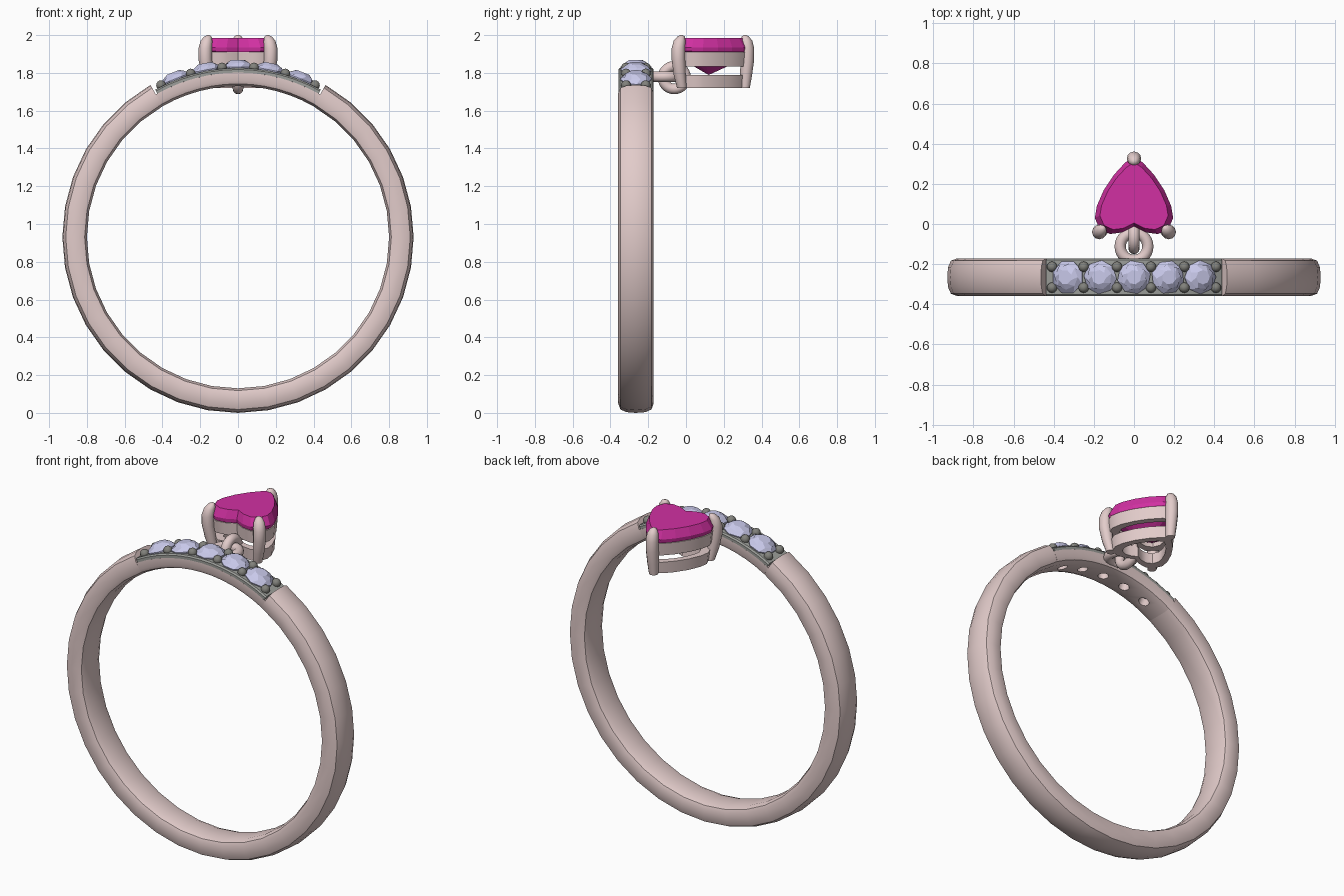
import bpy, bmesh
from math import sin, cos, pi, radians
from mathutils import Vector, Matrix

if "Cube" in bpy.data.objects:
    bpy.data.objects.remove(bpy.data.objects["Cube"])

CY, CZ = -0.265, 0.93          # finger hole axis


def material(name, rgb):
    m = bpy.data.materials.new(name)
    m.diffuse_color = (*rgb, 1)
    m.use_nodes = True
    m.node_tree.nodes["Principled BSDF"].inputs["Base Color"].default_value = m.diffuse_color
    return m


ROSE = material("rose_gold", (0.76, 0.60, 0.59))
GREY = material("white_metal", (0.33, 0.34, 0.32))
BEAD = material("bead_metal", (0.22, 0.22, 0.20))
PALE = material("pale_stone", (0.58, 0.58, 0.82))
PINK = material("pink_stone", (0.64, 0.03, 0.36))


def loft(name, rings, mat, closed=False, smooth=None):
    """Skin a list of equal-length closed rings of points."""
    bm = bmesh.new()
    vs = [[bm.verts.new(p) for p in r] for r in rings]
    n, k = len(rings[0]), len(rings)
    for i in range(k if closed else k - 1):
        a, b = vs[i], vs[(i + 1) % k]
        for j in range(n):
            bm.faces.new((a[j], a[(j + 1) % n], b[(j + 1) % n], b[j]))
    if not closed:
        bm.faces.new(vs[0])
        bm.faces.new(vs[-1])
    bmesh.ops.remove_doubles(bm, verts=bm.verts, dist=1e-5)
    bmesh.ops.recalc_face_normals(bm, faces=bm.faces)
    me = bpy.data.meshes.new(name)
    bm.to_mesh(me)
    bm.free()
    ob = bpy.data.objects.new(name, me)
    bpy.context.collection.objects.link(ob)
    me.materials.append(mat)
    if smooth:
        finish(ob, mat, smooth)
    return ob


def finish(ob, mat, smooth):
    bpy.ops.object.select_all(action='DESELECT')
    ob.select_set(True)
    bpy.context.view_layer.objects.active = ob
    if not ob.data.materials:
        ob.data.materials.append(mat)
    bpy.ops.object.shade_smooth_by_angle(angle=radians(smooth))


def on_band(a, r, u):
    return Vector((r * sin(a), CY + u, CZ + r * cos(a)))


def arc(name, profile, a0, a1, n, mat, smooth=35):
    a0, a1 = radians(a0), radians(a1)
    return loft(name, [[on_band(a0 + (a1 - a0) * i / n, r, u) for u, r in profile]
                       for i in range(n + 1)], mat, smooth=smooth)


# Shank with a domed outside and softened inner edges
half = [(0.055, 0.80), (0.085, 0.812), (0.092, 0.83), (0.094, 0.88), (0.082, 0.912), (0.05, 0.926)]
shank = half + [(0, 0.93)] + [(-u, r) for u, r in reversed(half)]
arc("shank", shank, 29.9, 330.1, 30, ROSE)

# Stone-set top section: rose base and pale plate
w = 0.093
base = arc("setting_base", [(-0.055, 0.80), (0.055, 0.80), (0.085, 0.812), (w, 0.83), (w, 0.872),
                            (-w, 0.872), (-w, 0.83), (-0.085, 0.812)], -29.9, 29.9, 12, ROSE, None)
plate = arc("setting_plate", [(-w, 0.872), (w, 0.872), (w, 0.888), (0.085, 0.896),
                              (-0.085, 0.896), (-w, 0.888)], -29.3, 29.3, 12, GREY, None)

# Drill a hole under each stone
STEP = 10.75
for k in range(-2, 3):
    a = radians(k * STEP)
    bpy.ops.mesh.primitive_cylinder_add(vertices=16, radius=0.03, depth=0.2,
                                        location=on_band(a, 0.82, 0), rotation=(0, a, 0))
    cutter = bpy.context.object
    for ob in (base, plate):
        bpy.context.view_layer.objects.active = ob
        mod = ob.modifiers.new("hole", 'BOOLEAN')
        mod.operation, mod.object, mod.solver = 'DIFFERENCE', cutter, 'EXACT'
        bpy.ops.object.modifier_apply(modifier=mod.name)
    bpy.data.objects.remove(cutter)
finish(base, ROSE, 35)
finish(plate, GREY, 35)


# Five faceted round stones
def circle(r, z, turn=0.0):
    return [Vector((r * cos(2 * pi * (j + turn) / 8), r * sin(2 * pi * (j + turn) / 8), z)) for j in range(8)]


for k in range(-2, 3):
    a = radians(k * STEP)
    stone = loft(f"band_stone_{k + 3}", [circle(0.004, 0.83), circle(0.082, 0.892), circle(0.084, 0.902, 0),
                                         circle(0.062, 0.922, 0.5), circle(0.036, 0.938, 0)], PALE)
    stone.matrix_world = (Matrix.Translation((0, CY, CZ)) @ Matrix.Rotation(a, 4, 'Y')
                          @ Matrix.Rotation(k * 0.3 + 0.2, 4, 'Z'))

# Beads between the stones
for k in range(6):
    for s in (-1, 1):
        a = radians((k - 2.5) * STEP)
        bpy.ops.mesh.primitive_uv_sphere_add(segments=14, ring_count=8, radius=0.026,
                                             location=on_band(a, 0.902, s * 0.052))
        bpy.context.object.name = f"bead_{k + 1}_{'back' if s > 0 else 'front'}"
        finish(bpy.context.object, BEAD, 60)

# Heart outline, right half from point to cleft, then mirrored
right = [(0, .335), (.045, .305), (.10, .245), (.15, .17), (.185, .09), (.195, .03),
         (.172, -.025), (.12, -.05), (.06, -.042), (0, -.012)]
heart = right + [(-x, y) for x, y in reversed(right[1:-1])]
HC = Vector((0, 0.12))


def heart_ring(scale, z):
    return [Vector((x * scale, HC.y + (y - HC.y) * scale, z)) for x, y in heart]


# Heart stone: culet, pavilion, girdle, crown, table
loft("heart_stone", [heart_ring(0.01, 1.79), heart_ring(0.62, 1.85), heart_ring(0.98, 1.915),
                     heart_ring(1.0, 1.935), heart_ring(0.87, 1.985)], PINK)

# Two heart-shaped gallery rails
for name, s0, s1, z0, z1 in (("upper_rail", 0.95, 0.99, 1.835, 1.91), ("lower_rail", 0.87, 0.91, 1.72, 1.79)):
    loft(name, [heart_ring(s0, z0), heart_ring(s1, z1), heart_ring(s1 - 0.24, z1), heart_ring(s0 - 0.24, z0)],
         ROSE, closed=True, smooth=40)


# Claws tapering inward over the stone
def claw(name, pts):
    radii = [0.026, 0.032, 0.036, 0.036, 0.031, 0.02, 0.006]
    rings = [[Vector((p[0] + r * cos(2 * pi * j / 12), p[1] + r * sin(2 * pi * j / 12), p[2]))
              for j in range(12)] for p, r in zip(pts, radii)]
    loft(name, rings, ROSE, smooth=50)


ZS = [1.72, 1.79, 1.87, 1.93, 1.97, 1.992, 2.0]
for s, side in ((-1, "left"), (1, "right")):
    offs = [(.148, -.022), (.162, -.033), (.173, -.04), (.173, -.04), (.167, -.034), (.16, -.026), (.157, -.023)]
    claw(f"claw_{side}", [(s * x, y, z) for (x, y), z in zip(offs, ZS)])
claw("claw_back", [(0, y, z) for y, z in zip([.312, .318, .325, .325, .32, .314, .312], ZS)])

# Two interlocked jump rings joining the heart to the band
for name, loc, rot, big in (("band_loop", (0, -0.112, 1.78), (0, 0, 0), 0.069),
                            ("heart_loop", (0, -0.062, 1.775), (0, pi / 2, 0), 0.06)):
    bpy.ops.mesh.primitive_torus_add(major_segments=28, minor_segments=12, major_radius=big,
                                     minor_radius=0.028, location=loc, rotation=rot)
    bpy.context.object.name = name
    finish(bpy.context.object, ROSE, 60)
